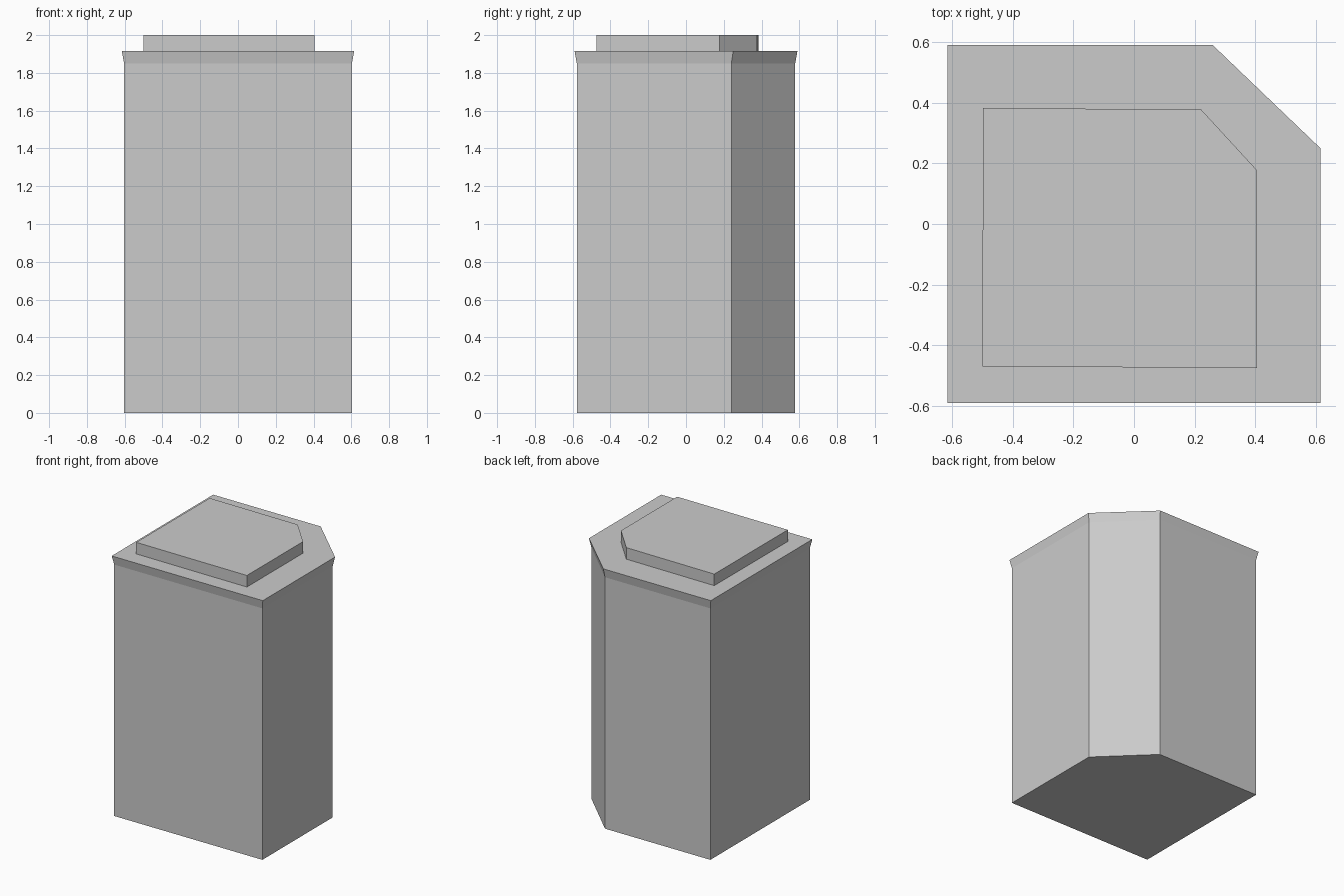
import bpy
import bmesh

cube = bpy.data.objects.get("Cube")
if cube:
    bpy.data.objects.remove(cube, do_unlink=True)

grey = bpy.data.materials.new("concrete_grey")
grey.use_nodes = True
colour = (0.6, 0.6, 0.6, 1)
grey.diffuse_color = colour
grey.node_tree.nodes["Principled BSDF"].inputs["Base Color"].default_value = colour


def loft(name, sections):
    """Closed solid through (outline, height) sections, bottom to top."""
    bm = bmesh.new()
    rings = [[bm.verts.new((x, y, z)) for x, y in outline] for outline, z in sections]
    for low, high in zip(rings, rings[1:]):
        for i in range(len(low)):
            j = (i + 1) % len(low)
            bm.faces.new((low[i], low[j], high[j], high[i]))
    bm.faces.new(rings[0][::-1])
    bm.faces.new(rings[-1])
    mesh = bpy.data.meshes.new(name)
    bm.to_mesh(mesh)
    bm.free()
    mesh.materials.append(grey)
    obj = bpy.data.objects.new(name, mesh)
    bpy.context.collection.objects.link(obj)
    return obj


def cut_rectangle(x, y, cut_x, cut_y):
    """Centred rectangle with its back left corner cut off."""
    return [(-x, -y), (x, -y), (x, cut_y), (cut_x, y), (-x, y)]


wall = cut_rectangle(0.603, 0.578, 0.255, 0.24)
rim = cut_rectangle(0.615, 0.59, 0.26, 0.25)

# Tower with a flared rim under the flat roof
loft("tower_body", [(wall, 0), (wall, 1.85), (rim, 1.915)])

# Low roof block, set off centre
block = [(-0.5, -0.47), (0.405, -0.475), (0.405, 0.178),
         (0.222, 0.377), (-0.498, 0.383)]
loft("roof_block", [(block, 1.91), (block, 2)])
